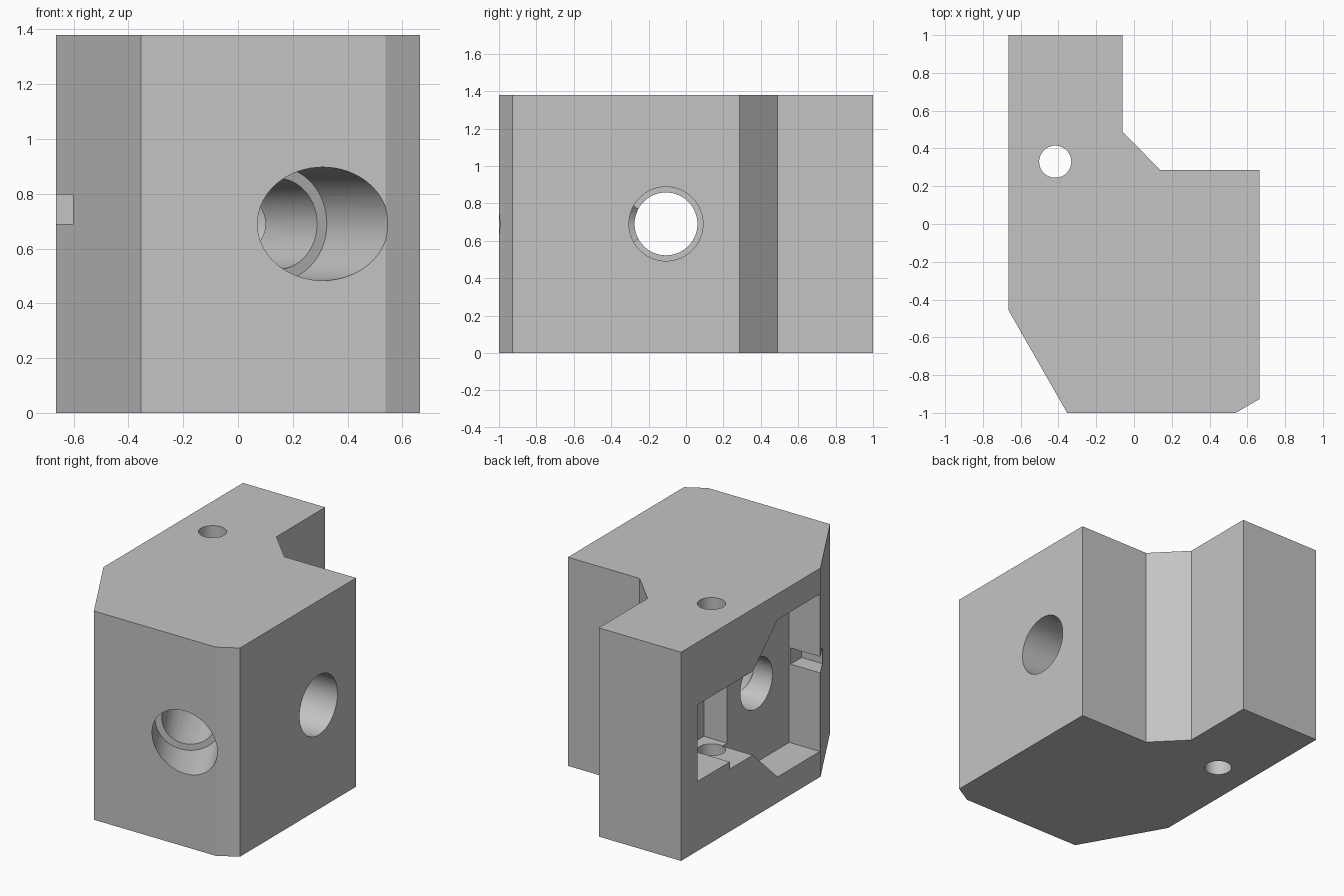
import bpy, bmesh, math
from mathutils import Vector, Matrix

cube = bpy.data.objects.get("Cube")
if cube:
    bpy.data.objects.remove(cube, do_unlink=True)

grey = bpy.data.materials.new("plain_grey")
grey.use_nodes = True
colour = (0.55, 0.55, 0.55, 1)
grey.diffuse_color = colour
grey.node_tree.nodes["Principled BSDF"].inputs["Base Color"].default_value = colour

H = 1.38
MID = H / 2


def make_object(name, bm):
    bmesh.ops.recalc_face_normals(bm, faces=bm.faces[:])
    mesh = bpy.data.meshes.new(name)
    bm.to_mesh(mesh)
    bm.free()
    mesh.materials.append(grey)
    obj = bpy.data.objects.new(name, mesh)
    bpy.context.collection.objects.link(obj)
    return obj


def prism(name, points, push):
    """Extrude a flat outline along a vector."""
    bm = bmesh.new()
    face = bm.faces.new([bm.verts.new(p) for p in points])
    extruded = bmesh.ops.extrude_face_region(bm, geom=[face])["geom"]
    verts = [v for v in extruded if isinstance(v, bmesh.types.BMVert)]
    bmesh.ops.translate(bm, verts=verts, vec=push)
    return make_object(name, bm)


def box(name, lo, hi):
    outline = [(lo[0], lo[1], lo[2]), (hi[0], lo[1], lo[2]),
               (hi[0], hi[1], lo[2]), (lo[0], hi[1], lo[2])]
    return prism(name, outline, (0, 0, hi[2] - lo[2]))


def rod(name, start, end, radius):
    a, b = Vector(start), Vector(end)
    turn = (b - a).to_track_quat("Z", "Y").to_matrix().to_4x4()
    bm = bmesh.new()
    bmesh.ops.create_cone(bm, cap_ends=True, segments=64, radius1=radius,
                          radius2=radius, depth=(b - a).length,
                          matrix=Matrix.Translation((a + b) / 2) @ turn)
    return make_object(name, bm)


# Main block: chamfered plan outline
plan = [(-0.664, -0.457), (-0.354, -1), (0.538, -1), (0.664, -0.927),
        (0.664, 0.285), (0.14, 0.285), (-0.062, 0.49), (-0.062, 1), (-0.664, 1)]
block = prism("housing_block", [(x, y, 0) for x, y in plan], (0, 0, H))

# Side pocket with sloped shoulders, then the deeper chamber beside it
tall, low = 0.52, 0.277
pocket = [(-0.45, MID - tall), (-0.01, MID - tall), (0.25, MID - low),
          (0.25, MID + low), (-0.01, MID + tall), (-0.45, MID + tall)]
cutters = [
    prism("pocket_cutter", [(-0.9, y, z) for y, z in pocket], (0.46, 0, 0)),
    box("chamber_cutter", (-0.9, 0.2, MID - low), (-0.27, 0.49, MID + low)),
    box("end_chamber_cutter", (-0.9, 0.45, 0.46), (-0.27, 0.83, MID + low)),
    box("slot_cutter", (-0.9, -0.565, 0.69), (-0.45, -0.4, 0.797)),
    rod("upright_hole_cutter", (-0.417, 0.33, -0.2), (-0.417, 0.33, H + 0.2), 0.085),
]

# Stepped cross bore
cutters += [
    rod("cross_bore_cutter", (0.9, -0.107, MID), (-0.55, -0.107, MID), 0.168),
    rod("cross_counterbore_cutter", (0.9, -0.107, MID), (0.05, -0.107, MID), 0.198),
]

# Stepped angled bore entering from the front
mouth = Vector((0.31, -1, MID))
inward = Vector((-0.5, math.sqrt(0.75), 0))
cutters += [
    rod("angled_bore_cutter", mouth - inward * 0.4, mouth + inward * 1.03, 0.166),
    rod("angled_counterbore_cutter", mouth - inward * 0.4, mouth + inward * 0.33, 0.207),
]

# Cut everything from the block and discard the cutters
bpy.context.view_layer.objects.active = block
for cutter in cutters:
    cutter.hide_render = True
    mod = block.modifiers.new(cutter.name, "BOOLEAN")
    mod.operation = "DIFFERENCE"
    mod.solver = "EXACT"
    mod.object = cutter
    bpy.ops.object.modifier_apply(modifier=mod.name)
    bpy.data.objects.remove(cutter, do_unlink=True)

# Smooth bores, sharp corners
bpy.ops.object.select_all(action="DESELECT")
block.select_set(True)
bpy.ops.object.shade_smooth_by_angle(angle=math.radians(25))
